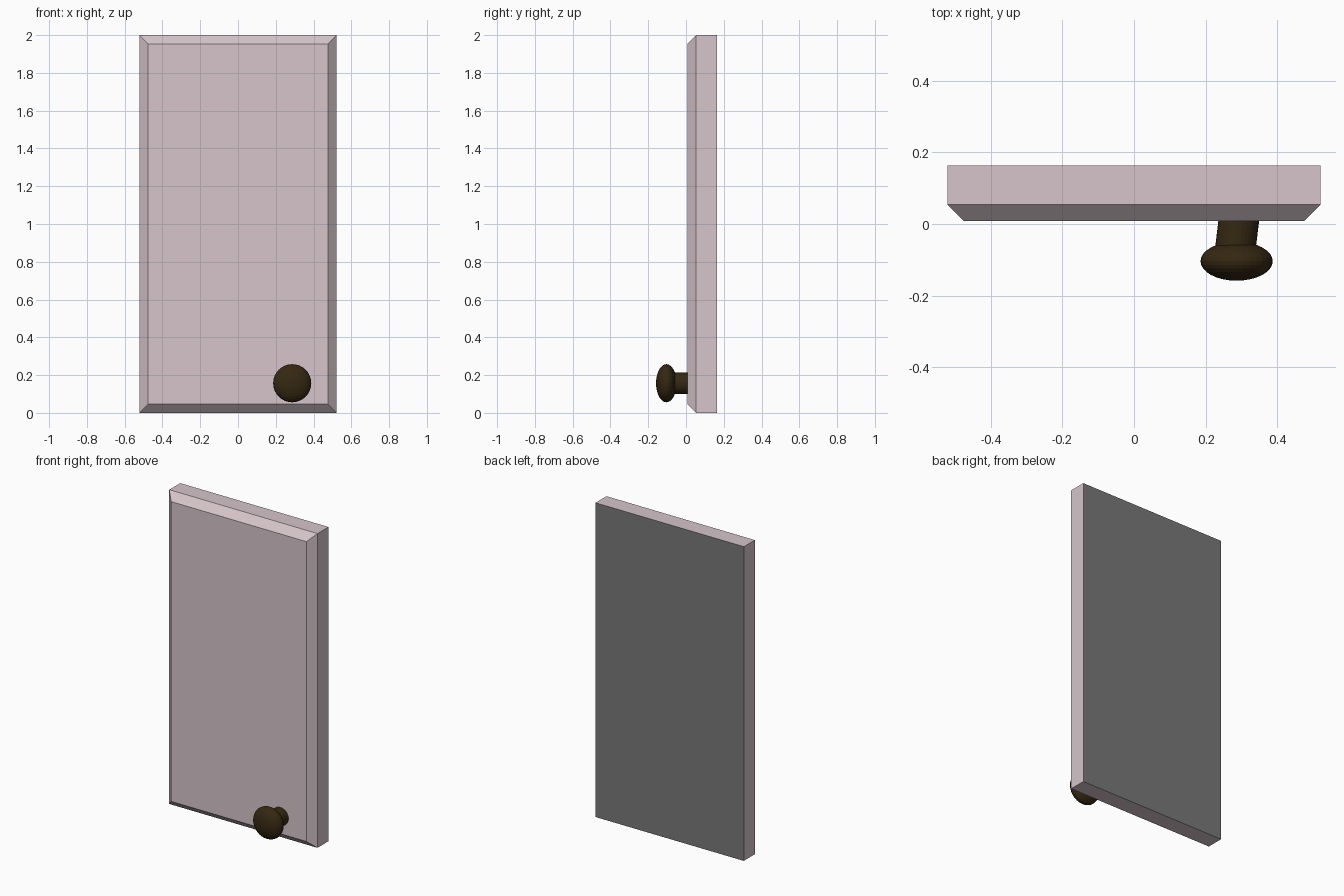
import bpy, bmesh, math
from mathutils import Matrix

cube = bpy.data.objects.get("Cube")
if cube:
    bpy.data.objects.remove(cube, do_unlink=True)


def material(name, rgb):
    m = bpy.data.materials.new(name)
    m.use_nodes = True
    m.diffuse_color = (*rgb, 1)
    m.node_tree.nodes["Principled BSDF"].inputs["Base Color"].default_value = (*rgb, 1)
    return m


PINK = material("pale pink paint", (0.67, 0.56, 0.59))
GREY = material("grey backing", (0.19, 0.19, 0.19))
BRONZE = material("dark bronze", (0.036, 0.021, 0.006))


def add_object(name, bm, *mats):
    bmesh.ops.recalc_face_normals(bm, faces=bm.faces)
    me = bpy.data.meshes.new(name)
    bm.to_mesh(me)
    bm.free()
    ob = bpy.data.objects.new(name, me)
    bpy.context.collection.objects.link(ob)
    for m in mats:
        me.materials.append(m)
    return ob


# Door panel: slab with a chamfered front rim and a grey back
WIDTH, HEIGHT, FRONT, BACK, CHAMFER = 1.044, 2.0, 0.008, 0.164, 0.046
bm = bmesh.new()
rings = []
for y, inset in ((BACK, 0), (FRONT + CHAMFER, 0), (FRONT, CHAMFER)):
    x, z = WIDTH / 2 - inset, HEIGHT / 2 - inset
    rings.append([bm.verts.new((sx * x, y, HEIGHT / 2 + sz * z))
                  for sx, sz in ((-1, -1), (1, -1), (1, 1), (-1, 1))])
for a, b in zip(rings, rings[1:]):
    for i in range(4):
        j = (i + 1) % 4
        bm.faces.new((a[i], a[j], b[j], b[i]))
bm.faces.new(rings[-1])
bm.faces.new(rings[0]).material_index = 1
add_object("door_panel", bm, PINK, GREY)

# Knob: flattened ball on a slightly slanted round stem
KNOB_X, KNOB_Z = 0.287, 0.157
bm = bmesh.new()
bmesh.ops.create_uvsphere(bm, u_segments=32, v_segments=16, radius=0.101)
bmesh.ops.rotate(bm, verts=bm.verts, matrix=Matrix.Rotation(math.pi / 2, 3, "X"))
bmesh.ops.scale(bm, verts=bm.verts, vec=(1, 0.54, 1))
bmesh.ops.translate(bm, verts=bm.verts, vec=(KNOB_X, -0.104, KNOB_Z))
knob = add_object("knob", bm, BRONZE)

bm = bmesh.new()
bmesh.ops.create_cone(bm, cap_ends=True, segments=32, radius1=0.057, radius2=0.057, depth=0.12)
bmesh.ops.rotate(bm, verts=bm.verts, matrix=Matrix.Rotation(math.pi / 2, 3, "X"))
for v in bm.verts:
    v.co.x += v.co.y * 0.12
bmesh.ops.translate(bm, verts=bm.verts, vec=(KNOB_X, -0.04, KNOB_Z))
stem = add_object("knob_stem", bm, BRONZE)

# Smooth the round parts
for ob in bpy.context.view_layer.objects:
    ob.select_set(ob in (knob, stem))
bpy.context.view_layer.objects.active = knob
bpy.ops.object.shade_smooth_by_angle(angle=math.radians(40))
